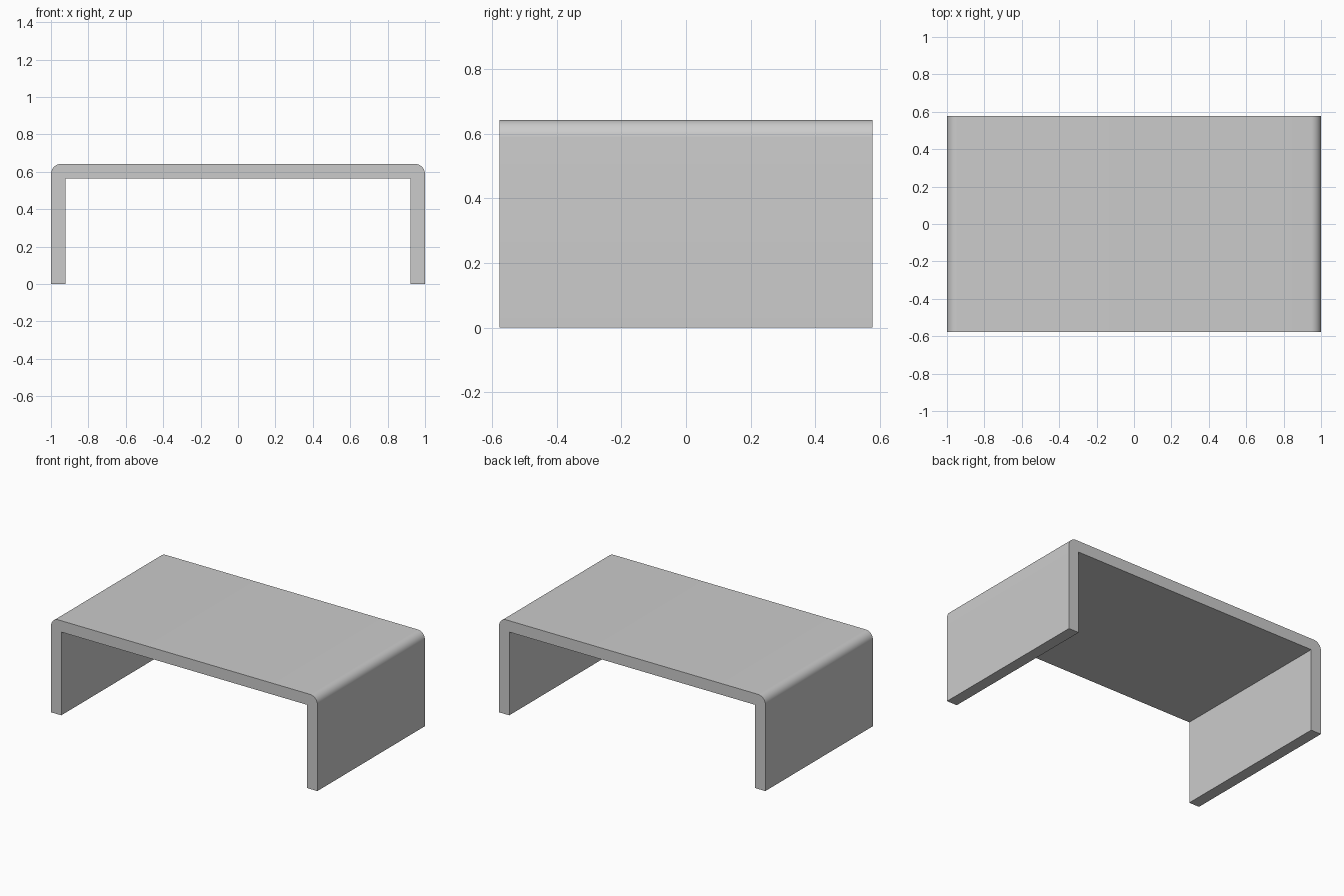
import bpy, bmesh, math

if "Cube" in bpy.data.objects:
    bpy.data.objects.remove(bpy.data.objects["Cube"])

HALF_W, HALF_D, HEIGHT = 1.0, 0.577, 0.642
THICK, RADIUS, STEPS = 0.077, 0.055, 10

# Right half of the U-shaped section: inner corner, foot, rounded outer corner
right = [(HALF_W - THICK, HEIGHT - THICK), (HALF_W - THICK, 0), (HALF_W, 0)]
for i in range(STEPS + 1):
    a = math.pi / 2 * i / STEPS
    right.append((HALF_W - RADIUS + RADIUS * math.cos(a),
                  HEIGHT - RADIUS + RADIUS * math.sin(a)))
profile = right + [(-x, z) for x, z in reversed(right)]

# Extrude the section along the depth
bm = bmesh.new()
face = bm.faces.new([bm.verts.new((x, -HALF_D, z)) for x, z in profile])
ext = bmesh.ops.extrude_face_region(bm, geom=[face], use_keep_orig=True)
verts = [g for g in ext["geom"] if isinstance(g, bmesh.types.BMVert)]
bmesh.ops.translate(bm, verts=verts, vec=(0, 2 * HALF_D, 0))
bmesh.ops.recalc_face_normals(bm, faces=bm.faces)

mesh = bpy.data.meshes.new("bent_table")
bm.to_mesh(mesh)
bm.free()
table = bpy.data.objects.new("bent_table", mesh)
bpy.context.collection.objects.link(table)

# Smooth the rounded corners, keep the other edges sharp
bpy.context.view_layer.objects.active = table
table.select_set(True)
bpy.ops.object.shade_smooth_by_angle(angle=math.radians(30))
